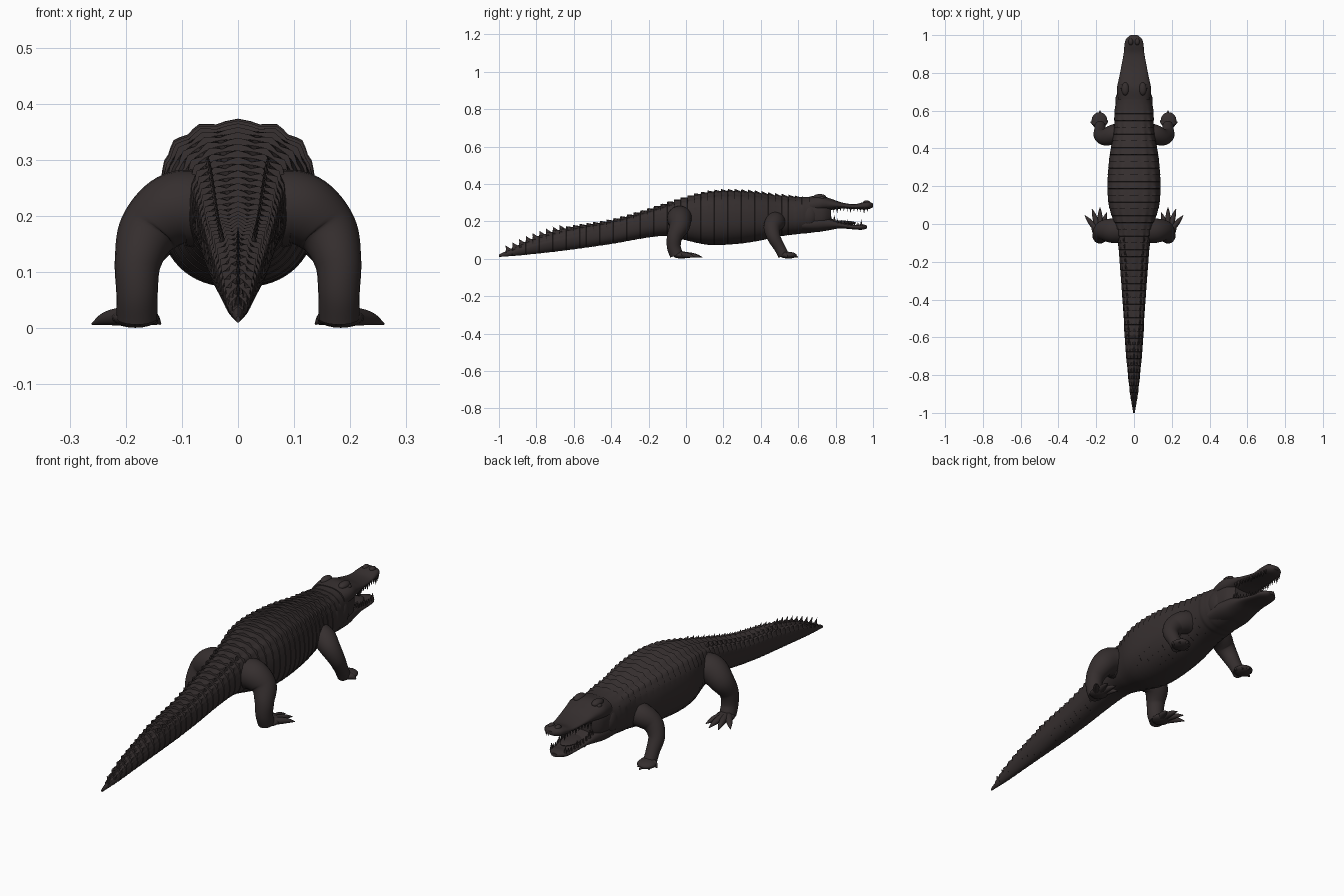
import bpy, bmesh, math
from mathutils import Vector, Matrix

old = bpy.data.objects.get("Cube")
if old:
    bpy.data.objects.remove(old, do_unlink=True)

hide = bpy.data.materials.new("dark brown hide")
hide.use_nodes = True
colour = (0.036, 0.028, 0.028, 1)
hide.diffuse_color = colour
shader = next(n for n in hide.node_tree.nodes if n.type == 'BSDF_PRINCIPLED')
shader.inputs["Base Color"].default_value = colour
shader.inputs["Roughness"].default_value = 0.8


def finish(name, bm, angle=40):
    bmesh.ops.recalc_face_normals(bm, faces=bm.faces)
    mesh = bpy.data.meshes.new(name)
    bm.to_mesh(mesh)
    bm.free()
    mesh.materials.append(hide)
    obj = bpy.data.objects.new(name, mesh)
    bpy.context.collection.objects.link(obj)
    bpy.ops.object.select_all(action='DESELECT')
    obj.select_set(True)
    bpy.context.view_layer.objects.active = obj
    bpy.ops.object.shade_smooth_by_angle(angle=math.radians(angle))
    return obj


def sample(table, s):
    """Smooth interpolation of table rows keyed by their first column."""
    last = len(table) - 1
    s = min(max(s, table[0][0]), table[last][0])
    i = max(k for k in range(last) if table[k][0] <= s)
    a, b = table[i], table[i + 1]
    before, after = table[max(i - 1, 0)], table[min(i + 2, last)]
    span = b[0] - a[0]
    t = (s - a[0]) / span
    out = []
    for c in range(1, len(a)):
        ma = (b[c] - before[c]) / (b[0] - before[0]) * span
        mb = (after[c] - a[c]) / (after[0] - a[0]) * span
        d = b[c] - a[c]
        out.append(a[c] + t * (ma + t * (3 * d - 2 * ma - mb + t * (ma + mb - 2 * d))))
    return out


def loft(bm, rings):
    loops = [[bm.verts.new(p) for p in ring] for ring in rings]
    n = len(loops[0])
    for a, b in zip(loops, loops[1:]):
        for i in range(n):
            j = (i + 1) % n
            bm.faces.new((a[i], a[j], b[j], b[i]))
    bm.faces.new(loops[0])
    bm.faces.new(loops[-1])


def power(v, e):
    return math.copysign(abs(v) ** e, v)


def section(table, y, n, top_power=0.85, low_power=0.85, bump=None):
    """Rounded cross-section from half width, bottom and top heights."""
    w, low, high = sample(table, y)
    mid, half = (low + high) / 2, (high - low) / 2
    ring = []
    for i in range(n):
        t = math.tau * i / n
        c, s = math.cos(t), math.sin(t)
        e = top_power if s > 0 else low_power
        p = Vector((w * power(c, e), y, mid + half * power(s, e)))
        if bump:
            p += Vector((c, 0, s)) * bump(t, s)
        ring.append(p)
    return ring


def tube(bm, points, ref, n=16, steps=6):
    """Tapered limb through (x, y, z, radius) points, flattened at the ground."""
    table = [(i, *p) for i, p in enumerate(points)]
    count = steps * (len(points) - 1)
    rings = []
    for k in range(count + 1):
        s = k / steps
        x, y, z, r = sample(table, s)
        ahead = Vector(sample(table, s + 0.05)[:3]) - Vector(sample(table, s - 0.05)[:3])
        u = ahead.normalized().cross(ref).normalized()
        v = ahead.normalized().cross(u)
        ring = [Vector((x, y, z)) + r * (u * math.cos(math.tau * i / n) + v * math.sin(math.tau * i / n))
                for i in range(n)]
        for p in ring:
            p.z = max(p.z, 0.001)
        rings.append(ring)
    loft(bm, rings)


def blob(bm, centre, scale):
    m = Matrix.Translation(centre) @ Matrix.Diagonal((*scale, 1))
    bmesh.ops.create_uvsphere(bm, u_segments=16, v_segments=10, radius=1, matrix=m)


def spike(bm, base, direction, radius, length, squash=1.0, sides=6):
    turn = Vector((0, 0, 1)).rotation_difference(Vector(direction)).to_matrix().to_4x4()
    m = Matrix.Translation(base) @ Matrix.Diagonal((squash, 1, 1, 1)) @ turn
    m = m @ Matrix.Translation((0, 0, length / 2))
    bmesh.ops.create_cone(bm, cap_ends=True, segments=sides, radius1=radius,
                          radius2=0, depth=length, matrix=m)


# Body and tail: y, half width, bottom, top
BODY = [(-1, .004, .01, .022), (-.9, .02, .018, .07), (-.8, .031, .028, .115),
        (-.65, .045, .045, .16), (-.4, .06, .08, .202), (-.2, .075, .115, .26),
        (-.1, .085, .122, .293), (0, .105, .1, .325), (.1, .133, .078, .35),
        (.2, .14, .075, .361), (.35, .13, .09, .356), (.5, .105, .12, .336),
        (.6, .103, .133, .33), (.66, .092, .138, .33), (.74, .08, .155, .325),
        (.78, .05, .19, .3)]
PITCH = 0.036
stations = [(-1 + (k + f) * PITCH, 1 - f) for k in range(50) for f in (0, .3, .65, .96)]
rings = []
for y, saw in [s for s in stations if s[0] < .78]:
    fade = min(1, max(0, (.64 - y) / .1), (y + 1) / .1)

    def scute(t, s):
        ridge = 0.5 - 0.5 * math.cos(16 * t + math.pi)
        plate = min(1, max(0, (s - .35) / .2))
        return fade * saw * (0.0015 + plate * (0.003 + 0.008 * ridge))

    tail = min(1, max(0, (-.5 - y) / .2))
    rings.append(section(BODY, y, 64, .8 + .5 * tail, .85 + .2 * tail, scute))
bm = bmesh.new()
loft(bm, rings)
finish("body_and_tail", bm, 35)

# Tail crest: a double row that merges into a single row
bm = bmesh.new()
for k in range(25):
    y = -.08 - k * PITCH
    w, low, high = sample(BODY, y)
    if y > -.62:
        for side in (-1, 1):
            spike(bm, (side * w * .6, y, high - .015), (0, -.5, 1), .018, .026, .35)
    else:
        spike(bm, (0, y, high - .012), (0, -.6, 1), .02, .04, .3)
finish("tail_crest", bm, 30)

# Jaws
UPPER = [(.66, .085, .235, .333), (.72, .09, .25, .338), (.77, .08, .26, .323),
         (.83, .068, .268, .302), (.9, .055, .266, .292), (.95, .05, .264, .303),
         (.98, .042, .266, .306), (1, .018, .276, .294)]
LOWER = [(.62, .09, .145, .22), (.7, .088, .143, .232), (.76, .077, .152, .222),
         (.82, .064, .162, .198), (.9, .05, .157, .182), (.94, .042, .155, .185),
         (.968, .015, .162, .178)]
for name, table in (("upper_jaw", UPPER), ("lower_jaw", LOWER)):
    bm = bmesh.new()
    start, end = table[0][0], table[-1][0]
    loft(bm, [section(table, start + (end - start) * k / 40, 32) for k in range(41)])
    finish(name, bm, 50)

# Teeth
bm = bmesh.new()
for side in (-1, 1):
    for k in range(11):
        y = .79 + k * .018
        big = 1.35 if k % 4 == 1 else 1
        w, low, high = sample(UPPER, y)
        spike(bm, (side * w * .85, y, low + .01), (0, 0, -1), .006 * big, .025 * big)
        if k < 10:
            w, low, high = sample(LOWER, y - .015)
            spike(bm, (side * w * .82, y - .015, high - .01), (0, 0, 1), .006 * big, .025 * big)
finish("teeth", bm)

# Tongue
bm = bmesh.new()
blob(bm, (0, .83, .192), (.04, .08, .012))
finish("tongue", bm)

# Brows, eyes, nostrils and cheeks
for label, side in (("right", -1), ("left", 1)):
    for part, centre, scale in (("brow", (.046, .715, .33), (.02, .035, .016)),
                                ("eye", (.06, .725, .321), (.013, .016, .013)),
                                ("nostril", (.017, .965, .302), (.013, .018, .011)),
                                ("cheek", (.066, .655, .23), (.033, .05, .06))):
        bm = bmesh.new()
        blob(bm, (side * centre[0], centre[1], centre[2]), scale)
        finish(label + "_" + part, bm)

# Legs and feet: limb path with radii, then the toe tips
LIMBS = {
    "hind": ([(.05, -.03, .21, .07), (.11, -.035, .213, .066), (.158, -.035, .175, .055),
              (.178, -.06, .12, .042), (.18, -.065, .065, .037), (.18, -.05, .018, .036)],
             [(.26, .045), (.222, .08), (.18, .088), (.145, .06)]),
    "front": ([(.05, .48, .2, .055), (.105, .475, .195, .053), (.15, .46, .165, .045),
               (.178, .47, .115, .036), (.18, .5, .06, .03), (.18, .522, .018, .029)],
              [(.23, .54), (.212, .575), (.18, .6), (.155, .578), (.138, .545)]),
}
for label, side in (("right", -1), ("left", 1)):
    for limb, (path, toes) in LIMBS.items():
        bm = bmesh.new()
        tube(bm, [(side * x, y, z, r) for x, y, z, r in path], Vector((0, 1, 0)), 24, 8)
        finish(label + "_" + limb + "_leg", bm, 60)
        bm = bmesh.new()
        ax, ay = path[-1][:2]
        blob(bm, (side * (ax + .003), ay + .025, .019), (.042, .045, .018))
        for tx, ty in toes:
            mx, my = ax + (tx - ax) * .65, ay + (ty - ay) * .65
            tube(bm, [(side * ax, ay, .024, .02), (side * mx, my, .018, .013),
                      (side * tx, ty, .008, .002)], Vector((0, 0, 1)), 10, 5)
        finish(label + "_" + limb + "_foot", bm, 60)
